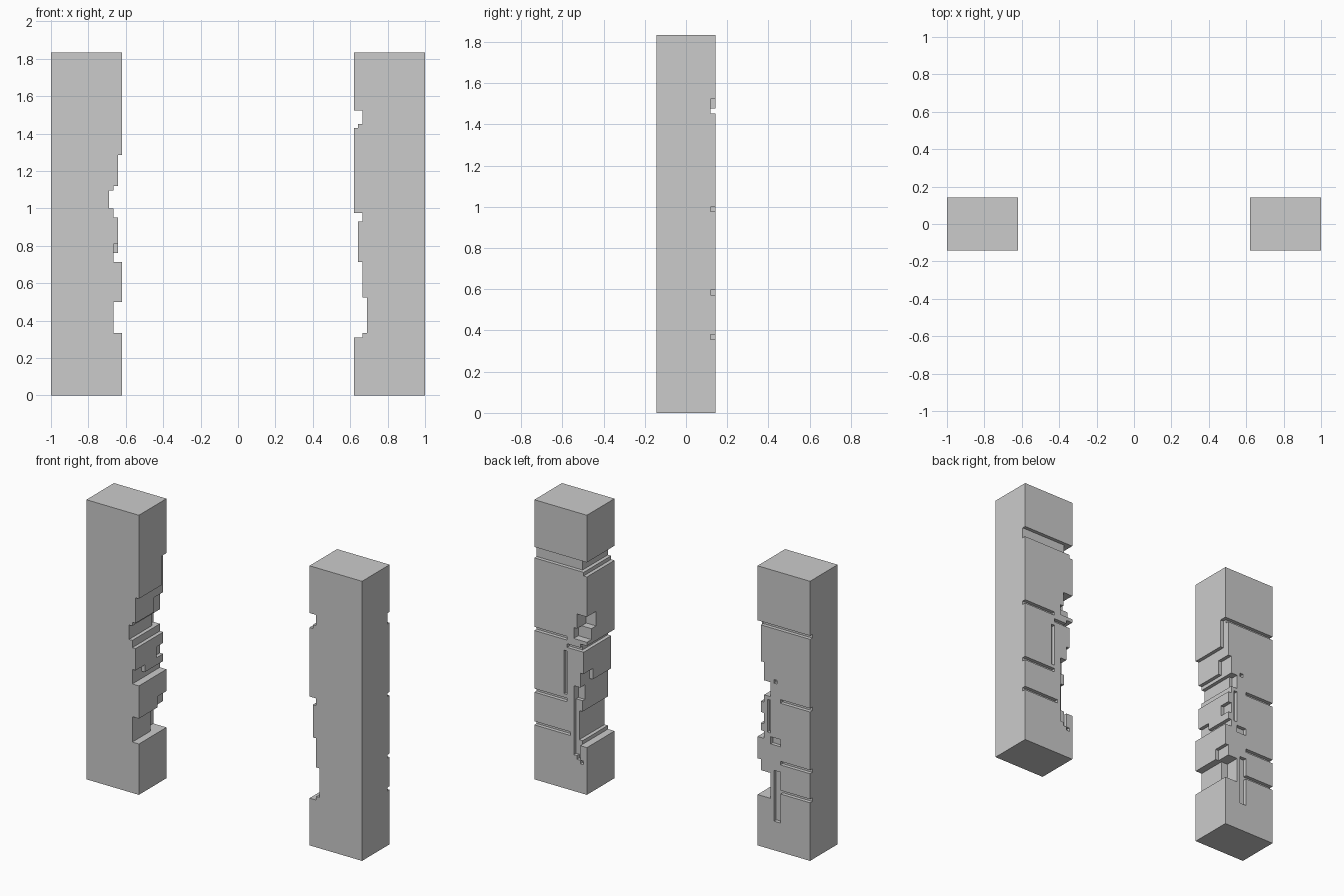
import bpy, bmesh, math
from mathutils import Vector

if "Cube" in bpy.data.objects:
    bpy.data.objects.remove(bpy.data.objects["Cube"])

U = 1 / 42                 # size of one block unit
W, D, H = 16, 12, 77       # pillar size in block units


def carve(bands, grooves, corners):
    """Stone blocks left after carving; i from inner face, c from back face, k up."""
    cuts = [(0, d, 0, D, k0, k1) for d, k0, k1 in bands]
    cuts += [(i0, i1, 0, 1, k0, k1) for i0, i1, k0, k1 in grooves]
    cuts += [(0, d, c0, c1, k0, k1) for d, c0, c1, k0, k1 in corners]
    solid = {(i, c, k) for i in range(W) for c in range(D) for k in range(H)}
    for i0, i1, c0, c1, k0, k1 in cuts:
        solid -= {(i, c, k) for i in range(i0, i1)
                  for c in range(c0, c1) for k in range(k0, k1)}
    return solid


def pillar(name, side, solid):
    bm = bmesh.new()
    verts = {}

    def vert(p):
        if p not in verts:
            i, c, k = p
            verts[p] = bm.verts.new((side * (1 - (W - i) * U), (D / 2 - c) * U, k * U))
        return verts[p]

    # Outer skin of the remaining blocks
    for cell in solid:
        for axis in range(3):
            for step in (0, 1):
                near = list(cell)
                near[axis] += 2 * step - 1
                if tuple(near) in solid:
                    continue
                a, b = (axis + 1) % 3, (axis + 2) % 3
                ring = []
                for da, db in ((0, 0), (1, 0), (1, 1), (0, 1)):
                    p = list(cell)
                    p[axis] += step
                    p[a] += da
                    p[b] += db
                    ring.append(vert(tuple(p)))
                # keep normals outward on both mirrored sides
                if (step == 1) == (side > 0):
                    ring.reverse()
                bm.faces.new(ring)
    # Merge coplanar squares into large flat faces
    bmesh.ops.dissolve_limit(bm, angle_limit=math.radians(1),
                             verts=bm.verts[:], edges=bm.edges[:])
    mesh = bpy.data.meshes.new(name)
    bm.to_mesh(mesh)
    bm.free()
    ob = bpy.data.objects.new(name, mesh)
    bpy.context.collection.objects.link(ob)


# Left pillar: worn inner face, back grooves, chipped inner corner
pillar("left_pillar", -1, carve(
    bands=[(2, 14, 21), (2, 30, 32), (1, 32, 40), (2, 40, 42),
           (3, 42, 46), (2, 46, 47), (1, 47, 54)],
    grooves=[(0, 16, 61, 62), (5, 6, 46, 47), (7, 16, 41, 42), (3, 4, 32, 41),
             (4, 7, 29, 31), (7, 16, 24, 25), (5, 7, 8, 22), (7, 16, 16, 17)],
    corners=[(1, 0, 2, 54, 62), (2, 0, 4, 47, 51), (4, 0, 2, 42, 46),
             (2, 0, 3, 34, 37), (2, 8, 12, 32, 34), (1, 0, 4, 21, 24),
             (4, 0, 4, 14, 21)]))

# Right pillar: same treatment with its own wear pattern
pillar("right_pillar", 1, carve(
    bands=[(2, 13, 14), (3, 14, 22), (2, 22, 30), (1, 30, 39),
           (2, 39, 41), (1, 60, 61), (2, 61, 64)],
    grooves=[(0, 16, 61, 64), (6, 16, 41, 42), (6, 7, 26, 38), (0, 6, 39, 40),
             (6, 16, 24, 25), (5, 16, 15, 16), (2, 4, 10, 29), (2, 3, 9, 10),
             (1, 2, 8, 9)],
    corners=[(3, 0, 4, 45, 49), (4, 0, 2, 42, 45), (2, 0, 4, 30, 33),
             (4, 0, 2, 25, 29)]))
